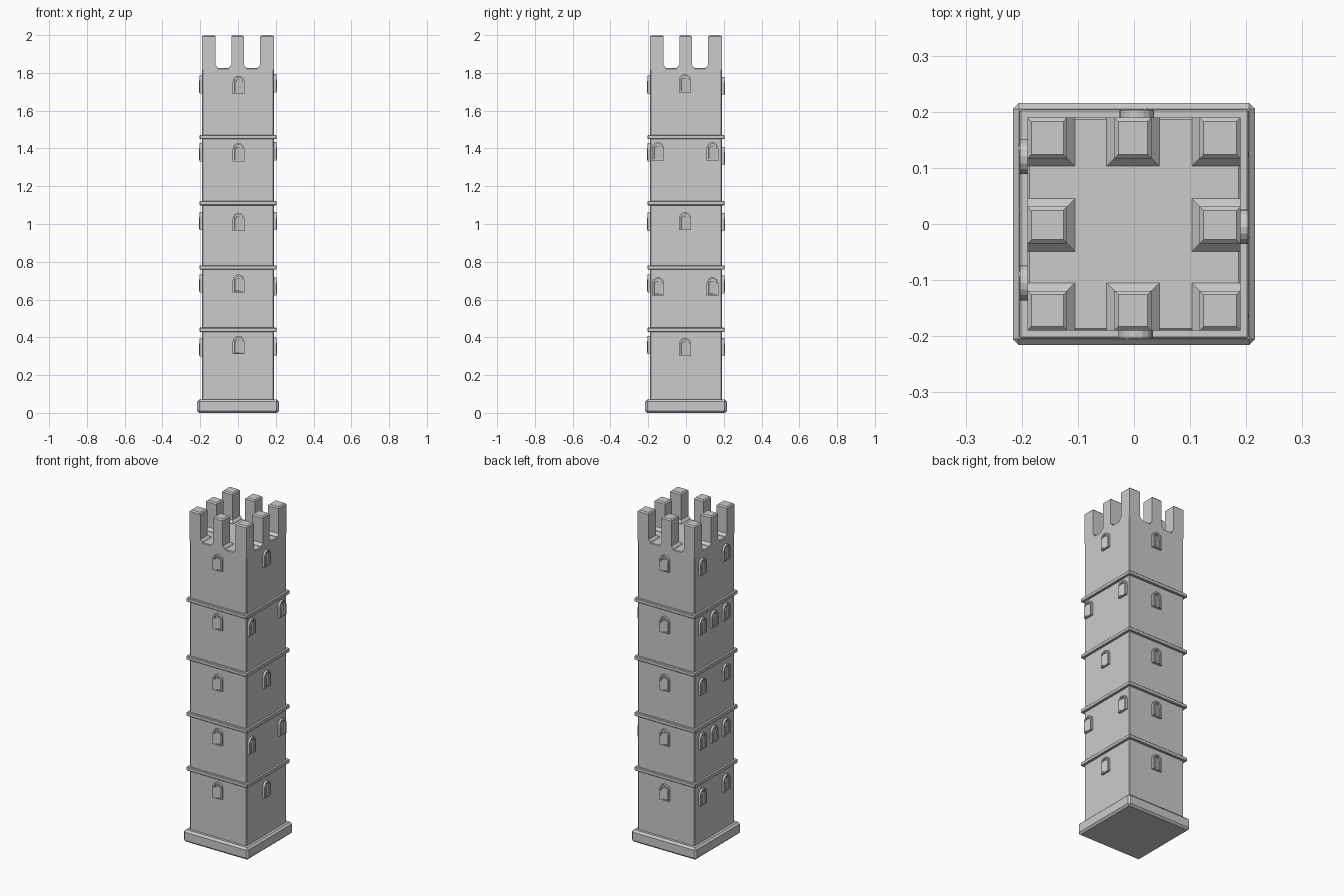
import bpy, bmesh, math
from mathutils import Matrix

if "Cube" in bpy.data.objects:
    bpy.data.objects.remove(bpy.data.objects["Cube"])

H = 0.19  # half width of the shaft


def make_object(name, bm, bevel=0.0):
    bmesh.ops.recalc_face_normals(bm, faces=bm.faces)
    me = bpy.data.meshes.new(name)
    bm.to_mesh(me)
    bm.free()
    ob = bpy.data.objects.new(name, me)
    bpy.context.collection.objects.link(ob)
    if bevel:
        m = ob.modifiers.new("bevel", 'BEVEL')
        m.width = bevel
        m.segments = 1
        m.limit_method = 'ANGLE'
        m.angle_limit = math.radians(50)
    return ob


def loft(bm, rings):
    vs = [[bm.verts.new(p) for p in r] for r in rings]
    n = len(vs[0])
    for a, b in zip(vs, vs[1:]):
        for i in range(n):
            j = (i + 1) % n
            bm.faces.new((a[i], a[j], b[j], b[i]))
    bm.faces.new(vs[0][::-1])
    bm.faces.new(vs[-1])


def rect(x0, x1, y0, y1, z):
    return [(x0, y0, z), (x1, y0, z), (x1, y1, z), (x0, y1, z)]


def slab(name, half, z0, z1, bevel):
    bm = bmesh.new()
    loft(bm, [rect(-half, half, -half, half, z) for z in (z0, z1)])
    return make_object(name, bm, bevel)


# plinth, shaft and string courses
slab("plinth", 0.216, 0.0, 0.072, 0.011)
slab("shaft", H, 0.05, 1.825, 0.004)
for z in (0.44, 0.77, 1.11, 1.46):
    slab("string_course", 0.204, z - 0.011, z + 0.011, 0.003)

# battlements: merlons flaring into the roof at the foot
spans = [(-H, -0.119), (-0.035, 0.031), (0.117, H)]
for i, (x0, x1) in enumerate(spans):
    for j, (y0, y1) in enumerate(spans):
        if i == j == 1:
            continue
        bm = bmesh.new()
        rings = []
        for z, g in ((1.815, 0.014), (1.827, 0.014), (1.842, 0), (1.993, 0), (2.0, -0.007)):
            rings.append(rect(max(-H, x0 - g) if g >= 0 else x0 - g,
                              min(H, x1 + g) if g >= 0 else x1 + g,
                              max(-H, y0 - g) if g >= 0 else y0 - g,
                              min(H, y1 + g) if g >= 0 else y1 + g, z))
        loft(bm, rings)
        make_object("merlon", bm)


def arch(r, bottom, spring, y):
    pts = [(-r, y, bottom)]
    for k in range(9):
        a = math.pi * (1 - k / 8)
        pts.append((r * math.cos(a), y, spring + r * math.sin(a)))
    return pts + [(r, y, bottom)]


def window(side, u, z):
    # side is a quarter turn count from the front, u runs along the wall
    bm = bmesh.new()
    outer, inner = (0.031, -0.048, 0.017), (0.022, -0.042, 0.017)
    # raised frame around a sunken opening
    loft(bm, [arch(*outer, 0.01), arch(*outer, -0.013),
              arch(*inner, -0.013), arch(*inner, -0.002)])
    # slightly open shutter
    old = set(bm.verts)
    loft(bm, [arch(0.021, -0.041, 0.008, 0.003), arch(0.021, -0.041, 0.008, -0.003)])
    new = [v for v in bm.verts if v not in old]
    bmesh.ops.transform(bm, verts=new, matrix=Matrix.Translation((0, -0.008, 0)) @ Matrix.Rotation(math.radians(15), 4, 'Z'))
    ob = make_object("window", bm)
    ob.matrix_world = Matrix.Rotation(side * math.pi / 2, 4, 'Z') @ Matrix.Translation((u, -H, z))


# windows, floor by floor: front, right, back, left
for z in (0.36, 0.685, 1.012, 1.38, 1.737):
    window(0, 0.003, z)
for z in (0.35, 1.015, 1.745):
    window(1, -0.005, z)
for z in (0.67, 1.385):
    window(1, -0.148, z)
    window(1, 0.14, z)
for z in (0.348, 0.68, 1.01, 1.36, 1.73):
    window(2, -0.005, z)
for n, z in enumerate((0.347, 0.685, 1.015, 1.38, 1.738)):
    for u in ((-0.12, 0.105), (-0.12, -0.01, 0.105))[n % 2]:
        window(3, u, z)
